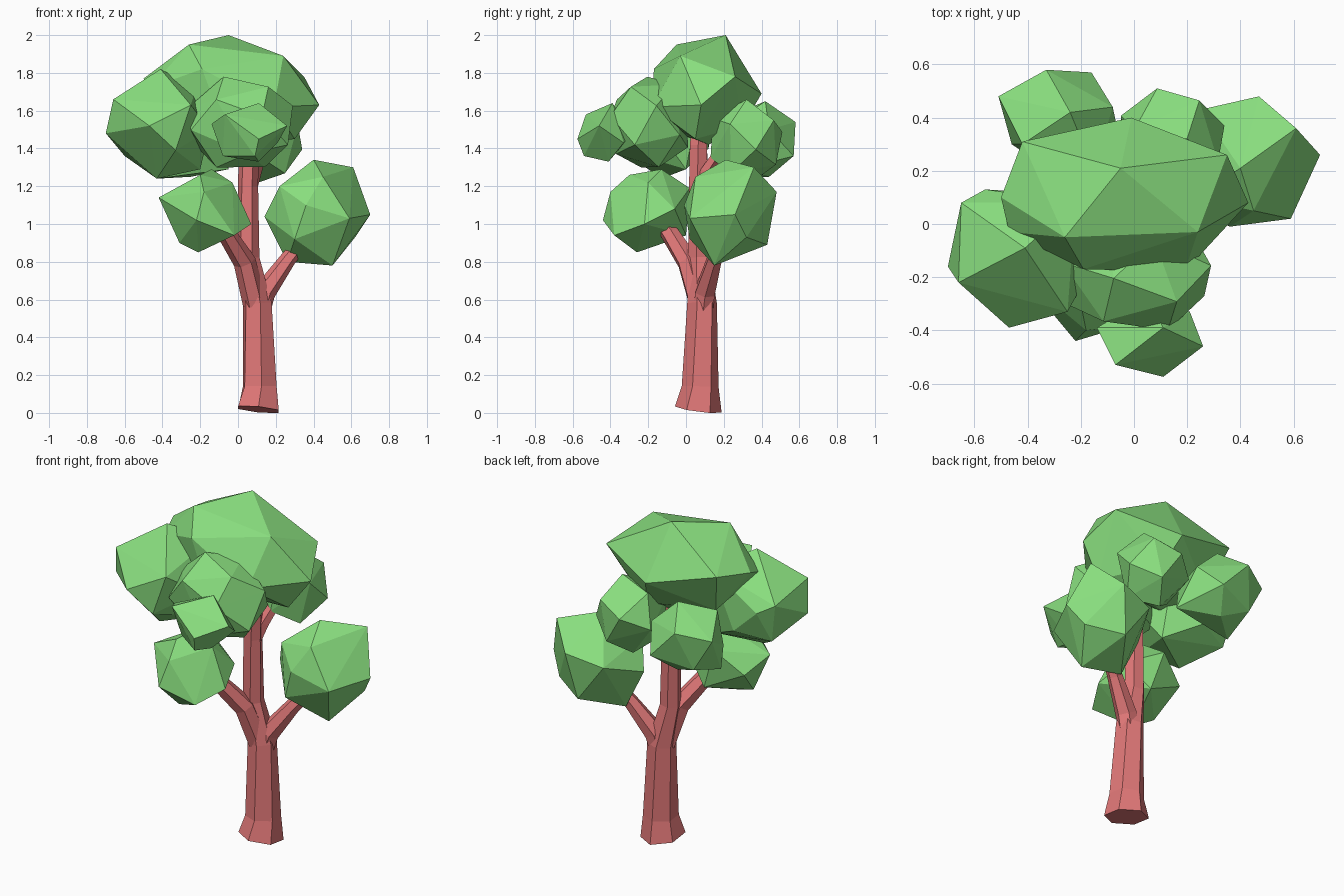
import bpy, bmesh, math
from mathutils import Vector, Euler


def material(name, color):
    m = bpy.data.materials.new(name)
    m.diffuse_color = color
    return m


LEAF = material("leaf_green", (0.25, 0.73, 0.21, 1))
BARK = material("bark_red", (0.76, 0.19, 0.19, 1))


def finish(bm, name, mat):
    bmesh.ops.recalc_face_normals(bm, faces=bm.faces)
    me = bpy.data.meshes.new(name)
    bm.to_mesh(me)
    bm.free()
    me.materials.append(mat)
    ob = bpy.data.objects.new(name, me)
    bpy.context.collection.objects.link(ob)
    return ob


def hull(name, points):
    """Faceted leaf clump wrapped around a few corner points."""
    bm = bmesh.new()
    for p in points:
        bm.verts.new(p)
    bmesh.ops.convex_hull(bm, input=bm.verts)
    loose = [v for v in bm.verts if not v.link_faces]
    bmesh.ops.delete(bm, geom=loose, context='VERTS')
    return finish(bm, name, LEAF)


def clump(name, lo, hi, seed, n=16):
    """Faceted leaf clump filling the box lo..hi."""
    rot = Euler((seed * 1.3, seed * 0.7, seed * 2.1)).to_matrix()
    pts = []
    for i in range(n):
        z = 1 - (2 * i + 1) / n
        a = i * math.pi * (3 - math.sqrt(5))
        r = math.sqrt(1 - z * z)
        pts.append(rot @ Vector((r * math.cos(a), r * math.sin(a), z)))
    mn = [min(p[k] for p in pts) for k in range(3)]
    mx = [max(p[k] for p in pts) for k in range(3)]
    hull(name, [[lo[k] + (hi[k] - lo[k]) * (p[k] - mn[k]) / (mx[k] - mn[k])
                 for k in range(3)] for p in pts])


def limb(name, path, sides=6, tilt=None, start=0.0, turn=0.0):
    """Tapered faceted tube; path holds (x, y, z, radius)."""
    bm = bmesh.new()
    pts = [Vector(p[:3]) for p in path]
    rings = []
    for i, p in enumerate(pts):
        t = (pts[min(i + 1, len(pts) - 1)] - pts[max(i - 1, 0)]).normalized()
        u = Vector((0, 1, 0)).cross(t).normalized()
        v = t.cross(u)
        ring = []
        for k in range(sides):
            a = 2 * math.pi * k / sides + start + turn * i
            d = (u * math.cos(a) + v * math.sin(a)) * path[i][3]
            if i == 0 and tilt:
                d.z = tilt[0] * d.x + tilt[1] * d.y
            ring.append(bm.verts.new(p + d))
        rings.append(ring)
    for a, b in zip(rings, rings[1:]):
        for k in range(sides):
            j = (k + 1) % sides
            bm.faces.new((a[k], a[j], b[j], b[k]))
    bm.faces.new(rings[0])
    bm.faces.new(rings[-1])
    return finish(bm, name, BARK)


# Trunk and branches
limb("trunk", [(0.108, 0.065, 0.018, 0.124), (0.115, 0.075, 0.14, 0.098),
               (0.102, 0.085, 0.58, 0.08), (0.055, 0.068, 0.82, 0.06),
               (0.053, 0.066, 1.2, 0.054), (0.058, 0.066, 1.42, 0.052),
               (0.058, 0.066, 1.5, 0.045)],
     tilt=(-0.1, -0.13), start=math.pi / 6, turn=0.1)
limb("right_branch", [(0.1, 0.085, 0.5, 0.06), (0.14, 0.1, 0.64, 0.06),
                      (0.262, 0.15, 0.81, 0.043), (0.36, 0.2, 0.93, 0.035)])
limb("left_branch", [(0.09, 0.075, 0.58, 0.065), (0.035, 0.01, 0.8, 0.06),
                     (-0.055, -0.08, 0.94, 0.05), (-0.14, -0.16, 1.05, 0.035)])
limb("back_branch", [(0.065, 0.07, 1.18, 0.035), (0.09, 0.11, 1.28, 0.036),
                     (0.13, 0.19, 1.4, 0.03)], sides=5)

# Large top crown
hull("top_crown", [
    (-0.05, 0.21, 2.0), (-0.26, -0.05, 1.95), (0.24, -0.03, 1.89),
    (-0.42, 0.31, 1.8), (-0.01, 0.40, 1.69), (0.35, 0.26, 1.78),
    (0.43, 0.08, 1.63), (0.19, -0.18, 1.62), (-0.19, -0.17, 1.82),
    (-0.47, -0.03, 1.72), (-0.5, 0.1, 1.77), (-0.1, -0.17, 1.58),
    (-0.22, -0.02, 1.47), (0.3, 0.05, 1.45), (0.05, 0.12, 1.42),
    (-0.34, 0.2, 1.54), (0.05, 0.3, 1.52)])

# Clumps with clearly visible corners
hull("left_clump", [
    (-0.70, -0.16, 1.48), (-0.66, -0.22, 1.66), (-0.65, 0.08, 1.6),
    (-0.56, 0.13, 1.55), (-0.41, -0.09, 1.82), (-0.47, -0.39, 1.52),
    (-0.25, -0.33, 1.63), (-0.33, -0.34, 1.39), (-0.43, -0.13, 1.24),
    (-0.2, 0.0, 1.29), (-0.22, 0.08, 1.72), (-0.6, 0.04, 1.36),
    (-0.15, -0.15, 1.5), (-0.4, 0.12, 1.4)])
hull("right_clump", [
    (0.40, 0.21, 1.34), (0.61, 0.36, 1.30), (0.70, 0.26, 1.05),
    (0.59, 0.02, 1.03), (0.36, -0.01, 1.1), (0.47, 0.48, 1.17),
    (0.50, 0.15, 0.78), (0.26, 0.2, 0.80), (0.14, 0.2, 1.04),
    (0.22, 0.1, 1.2), (0.25, 0.43, 1.12), (0.42, 0.43, 0.89),
    (0.62, 0.32, 0.93), (0.3, 0.02, 0.92), (0.45, 0.05, 1.25)])
hull("lower_left_clump", [
    (-0.42, -0.2, 1.14), (-0.14, -0.13, 1.29), (-0.2, -0.3, 1.26),
    (-0.03, -0.2, 1.22), (0.07, -0.22, 1.0), (-0.21, -0.26, 0.85),
    (-0.31, -0.2, 0.9), (-0.22, -0.44, 1.02), (-0.18, -0.40, 1.17),
    (-0.02, -0.38, 0.94), (-0.2, 0.02, 1.19), (-0.12, 0.0, 0.94),
    (-0.36, -0.04, 1.06), (0.02, -0.06, 1.08)])
hull("front_small_clump", [
    (0.11, -0.575, 1.45), (-0.07, -0.53, 1.58), (0.11, -0.39, 1.64),
    (0.26, -0.46, 1.52), (0.11, -0.41, 1.33), (-0.08, -0.42, 1.36),
    (-0.14, -0.39, 1.53), (0.05, -0.28, 1.48), (0.21, -0.33, 1.43),
    (0.09, -0.54, 1.36)])
hull("back_left_clump", [
    (-0.51, 0.48, 1.5), (-0.33, 0.58, 1.54), (-0.16, 0.57, 1.36),
    (-0.08, 0.44, 1.5), (-0.24, 0.42, 1.65), (-0.42, 0.3, 1.6),
    (-0.43, 0.28, 1.24), (-0.05, 0.3, 1.29), (-0.4, 0.5, 1.31),
    (-0.25, 0.44, 1.25), (-0.15, 0.2, 1.5), (-0.46, 0.3, 1.4)])

# Remaining rounder clumps
clump("front_clump", (-0.27, -0.40, 1.30), (0.29, 0.01, 1.78), 2)
clump("back_right_clump", (-0.05, 0.13, 1.22), (0.34, 0.51, 1.66), 7, 14)
